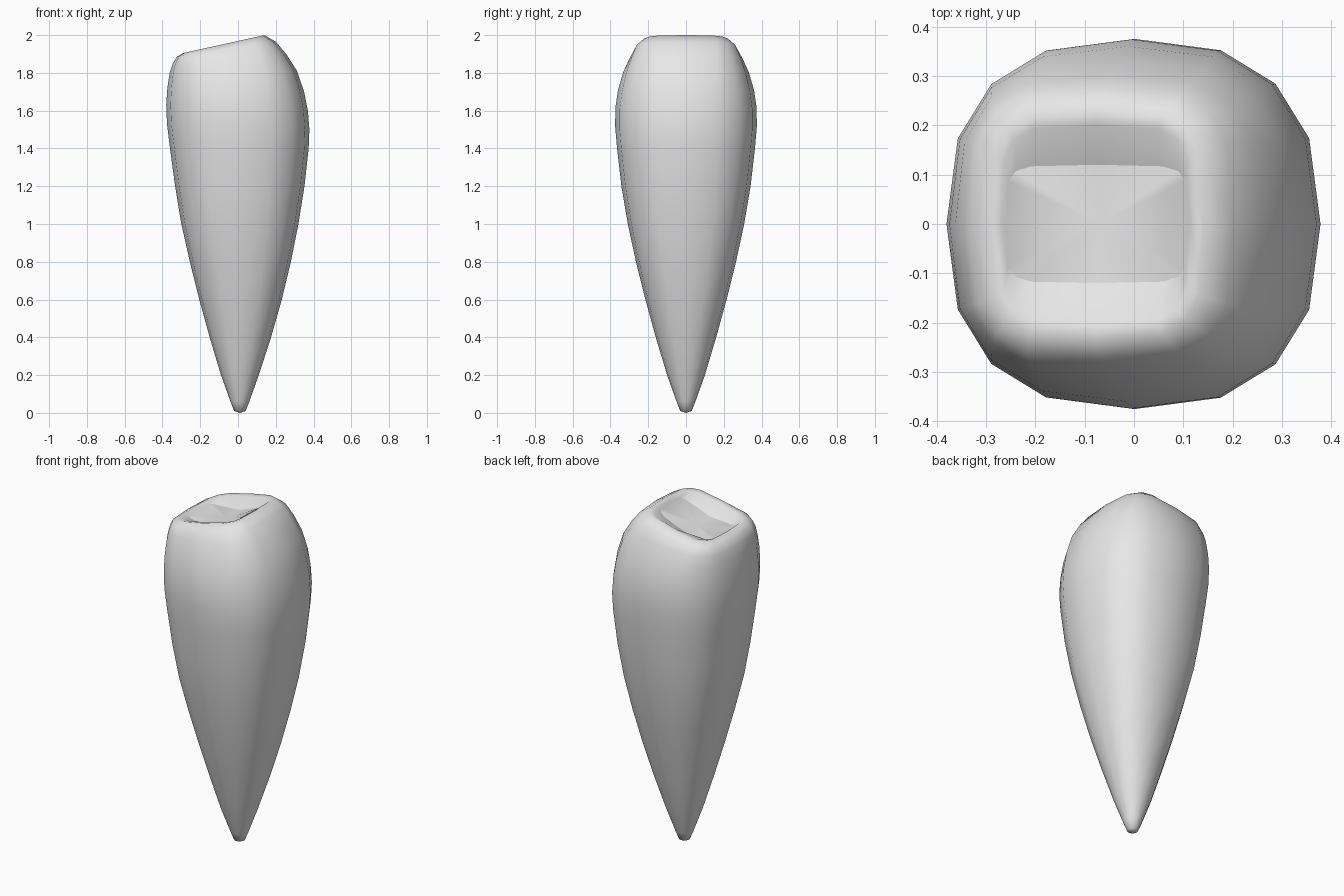
import bpy
import bmesh
from math import cos, sin, tau, copysign

cube = bpy.data.objects.get("Cube")
if cube:
    bpy.data.objects.remove(cube)

SIDES = 16

grey = bpy.data.materials.new("plain grey")
grey.use_nodes = True
grey.diffuse_color = (0.8, 0.8, 0.8, 1)
grey.node_tree.nodes["Principled BSDF"].inputs["Base Color"].default_value = (0.8, 0.8, 0.8, 1)

# Body rings: left x, left z, right x, right z, half depth, squareness
BODY = [
    (-0.02, 0.01, 0.04, 0.01, 0.03, 2),
    (-0.04, 0.06, 0.06, 0.06, 0.05, 2),
    (-0.09, 0.2, 0.11, 0.2, 0.1, 2.1),
    (-0.15, 0.4, 0.175, 0.4, 0.16, 2.2),
    (-0.205, 0.6, 0.232, 0.6, 0.215, 2.3),
    (-0.255, 0.8, 0.28, 0.8, 0.265, 2.4),
    (-0.3, 1.0, 0.32, 1.0, 0.308, 2.5),
    (-0.333, 1.2, 0.352, 1.2, 0.342, 2.5),
    (-0.36, 1.4, 0.374, 1.4, 0.365, 2.5),
    (-0.376, 1.53, 0.378, 1.5, 0.375, 2.5),
    (-0.38, 1.63, 0.37, 1.6, 0.374, 2.5),
    (-0.374, 1.72, 0.35, 1.7, 0.36, 2.6),
    (-0.362, 1.8, 0.313, 1.81, 0.332, 2.8),
    (-0.345, 1.85, 0.255, 1.9, 0.3, 3.2),
    (-0.325, 1.885, 0.2, 1.965, 0.272, 3.6),
    (-0.29, 1.905, 0.14, 2.0, 0.23, 4),
]
# Hollow rings: left x, right x, half depth, squareness, sink
HOLLOW = [(-0.27, 0.115, 0.2, 4.5, 0.008), (-0.26, 0.11, 0.12, 6, 0.055)]


def rim_height(x):
    return 1.905 + 0.095 * (x + 0.29) / 0.43


def outline(left, right, depth, power):
    """Rounded-square outline points, with the position -1..1 across x."""
    for i in range(SIDES):
        c, s = cos(tau * i / SIDES), sin(tau * i / SIDES)
        u = copysign(abs(c) ** (2 / power), c) if abs(c) > 1e-6 else 0
        v = copysign(abs(s) ** (2 / power), s) if abs(s) > 1e-6 else 0
        yield u, (left + right) / 2 + u * (right - left) / 2, v * depth


bm = bmesh.new()
rings = []
for lx, lz, rx, rz, depth, power in BODY:
    rings.append([bm.verts.new((x, y, (lz + rz) / 2 + u * (rz - lz) / 2))
                  for u, x, y in outline(lx, rx, depth, power)])
for lx, rx, depth, power, sink in HOLLOW:
    rings.append([bm.verts.new((x, y, rim_height(x) - sink * (1 - 0.75 * u * u)))
                  for u, x, y in outline(lx, rx, depth, power)])

# Walls between rings
for low, high in zip(rings, rings[1:]):
    for i in range(SIDES):
        j = (i + 1) % SIDES
        bm.faces.new((low[i], low[j], high[j], high[i]))

# Pointed base and hollow floor
tip = bm.verts.new((0.01, 0, 0))
floor = bm.verts.new((-0.07, 0, rim_height(-0.07) - 0.06))
for i in range(SIDES):
    j = (i + 1) % SIDES
    bm.faces.new((tip, rings[0][j], rings[0][i]))
    bm.faces.new((floor, rings[-1][i], rings[-1][j]))

# Smooth surface, with a crease along the front and back of the hollow floor
bm.normal_update()
for face in bm.faces:
    face.smooth = True
creased = set(rings[-1])
for edge in bm.edges:
    a, b = edge.verts
    if a in creased and b in creased and abs(a.co.y + b.co.y) > 0.18:
        edge.smooth = False

mesh = bpy.data.meshes.new("tapered_body")
bm.to_mesh(mesh)
bm.free()
mesh.materials.append(grey)
body = bpy.data.objects.new("tapered_body", mesh)
bpy.context.scene.collection.objects.link(body)
